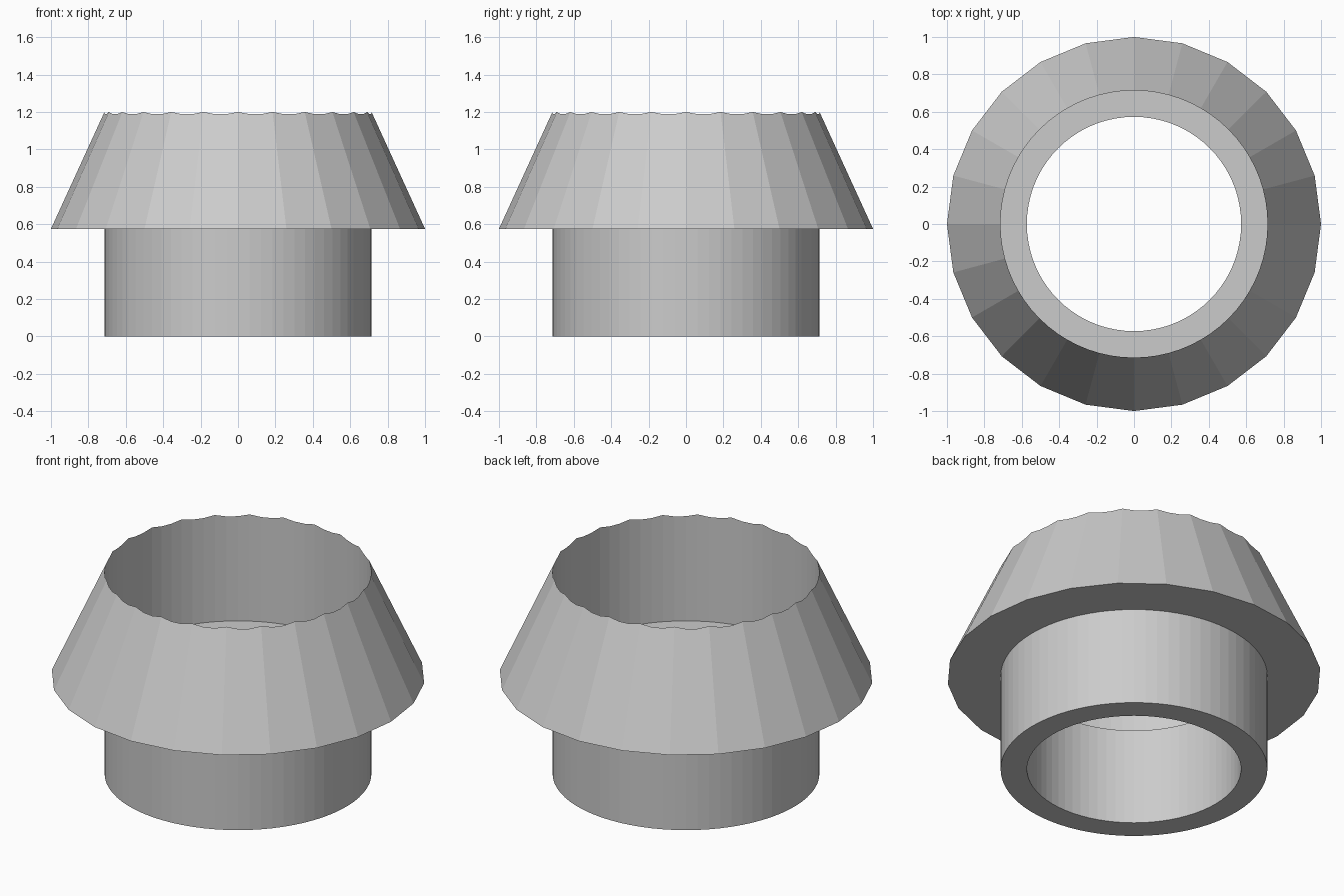
import bpy, bmesh
from math import cos, sin, pi

if "Cube" in bpy.data.objects:
    bpy.data.objects.remove(bpy.data.objects["Cube"])

SIDES = 24            # flat facets of the conical head
SUB = 3               # tube segments per facet
N = SIDES * SUB
R_HEAD, R_TUBE, R_BORE = 1.0, 0.714, 0.573
Z_STEP, Z_TOP = 0.575, 1.2
SLOPE = (Z_TOP - Z_STEP) / (R_HEAD - R_TUBE)

bm = bmesh.new()


def ring(radius, height, count=N):
    """Circle of vertices; height is a number or a function of the index."""
    verts = []
    for i in range(count):
        a = 2 * pi * i / count
        z = height(i) if callable(height) else height
        verts.append(bm.verts.new((radius * cos(a), radius * sin(a), z)))
    return verts


def bridge(a, b):
    for i in range(N):
        j = (i + 1) % N
        bm.faces.new((a[i], a[j], b[j], b[i]))


def bridge_facets(fine, coarse):
    """Join a fine ring to the facet corners with one flat face per facet."""
    for k in range(SIDES):
        arc = [fine[(k * SUB + s) % N] for s in range(SUB + 1)]
        bm.faces.new([coarse[(k + 1) % SIDES], coarse[k]] + arc)


def rim_height(i):
    """Height where the round counterbore cuts the flat facets (scallops)."""
    half = pi / SIDES
    off = 2 * pi * (i % SUB) / N - half
    return Z_STEP + SLOPE * (R_HEAD - R_TUBE * cos(off) / cos(half))


# Sleeve: outer wall, foot ring and bore
foot_out = ring(R_TUBE, 0)
foot_in = ring(R_BORE, 0)
neck = ring(R_TUBE, Z_STEP)
bore_top = ring(R_BORE, Z_STEP - 0.005)
bridge(foot_out, neck)
bridge(foot_in, foot_out)
bridge(bore_top, foot_in)

# Head: flat underside, faceted cone and scalloped knife-edge rim
flange = ring(R_HEAD, Z_STEP, SIDES)
rim = ring(R_TUBE, rim_height)
bridge_facets(neck, flange)
bridge_facets(rim, flange)

# Counterbore: wide upper wall and inner ledge
ledge = ring(R_TUBE, Z_STEP - 0.005)
bridge(rim, ledge)
bridge(ledge, bore_top)

# The ledge sits on the neck line, so both share the same circle
bmesh.ops.remove_doubles(bm, verts=neck + ledge, dist=0.0001)
bmesh.ops.recalc_face_normals(bm, faces=bm.faces)

mesh = bpy.data.meshes.new("flared_collar")
bm.to_mesh(mesh)
bm.free()
collar = bpy.data.objects.new("flared_collar", mesh)
bpy.context.collection.objects.link(collar)
